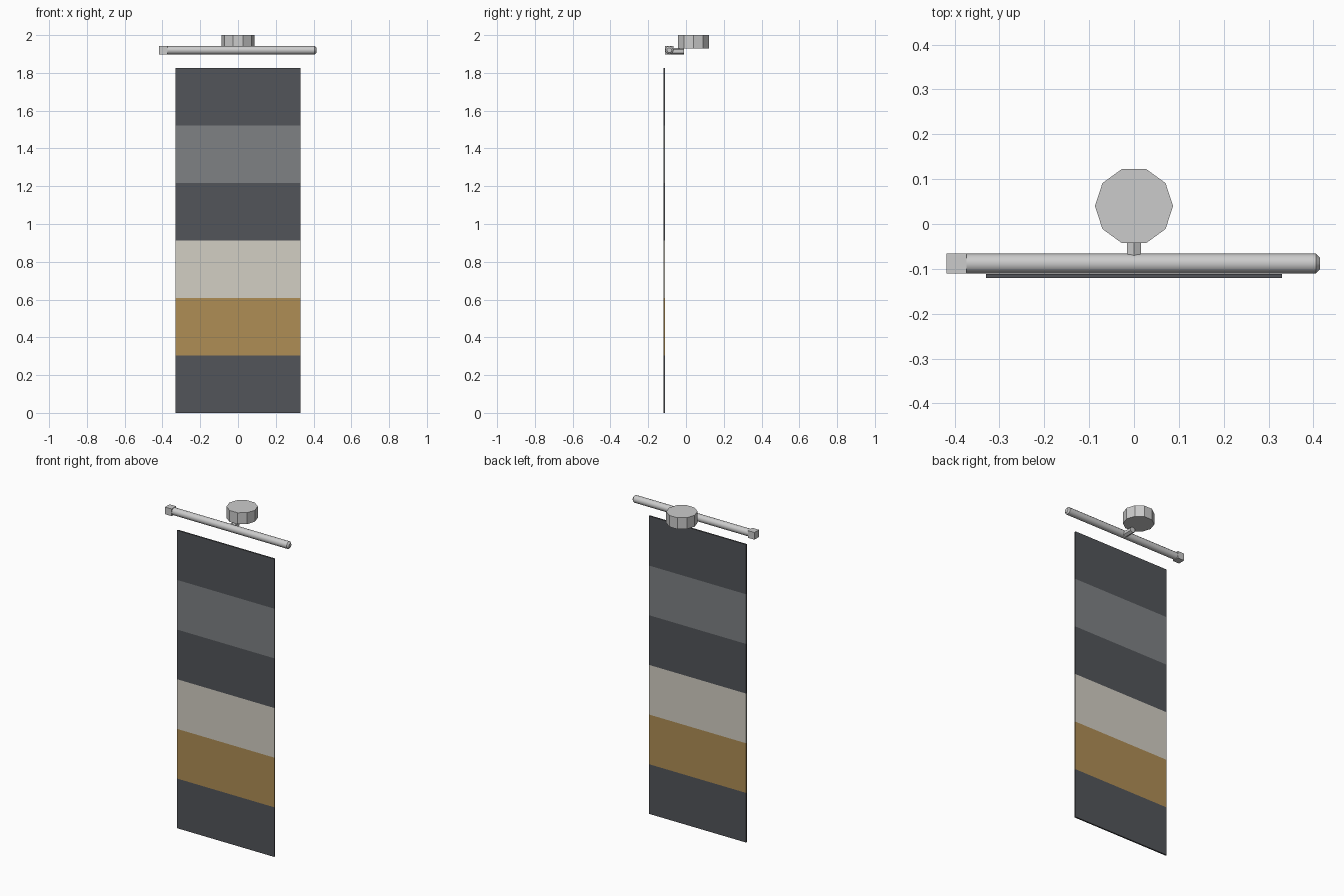
import bpy, math
from mathutils import Matrix, Vector

if "Cube" in bpy.data.objects:
    bpy.data.objects.remove(bpy.data.objects["Cube"])


def mat(name, rgb):
    m = bpy.data.materials.new(name)
    m.diffuse_color = (*rgb, 1)
    m.use_nodes = True
    m.node_tree.nodes["Principled BSDF"].inputs["Base Color"].default_value = m.diffuse_color
    return m


def box(name, lo, hi, material=None):
    lo, hi = Vector(lo), Vector(hi)
    bpy.ops.mesh.primitive_cube_add(size=1)
    ob = bpy.context.object
    ob.name = name
    ob.data.transform(Matrix.Translation((lo + hi) / 2) @ Matrix.Diagonal((*(hi - lo), 1)))
    if material:
        ob.data.materials.append(material)
    return ob


def cylinder(name, sides, radius, depth, center, rot=Matrix.Identity(4)):
    bpy.ops.mesh.primitive_cylinder_add(vertices=sides, radius=radius, depth=depth)
    ob = bpy.context.object
    ob.name = name
    ob.data.transform(Matrix.Translation(center) @ rot)
    return ob


# Hanging cloth: six equal colour bands, bottom to top
dark = mat("charcoal", (0.085, 0.09, 0.10))
grey = mat("mid_grey", (0.21, 0.22, 0.23))
cream = mat("cream", (0.65, 0.62, 0.55))
gold = mat("ochre", (0.43, 0.27, 0.09))
band = 1.827 / 6
for i, m in enumerate([dark, gold, cream, dark, grey, dark]):
    box(f"banner_band_{i + 1}", (-0.33, -0.12, i * band), (0.33, -0.111, (i + 1) * band), m)

# Horizontal rod with bevelled ends
rod = cylinder("rod", 12, 0.022, 0.81, (0.010, -0.088, 1.92), Matrix.Rotation(math.pi / 2, 4, 'Y'))
bev = rod.modifiers.new("end_bevel", 'BEVEL')
bev.width = 0.009
bev.segments = 1
bev.limit_method = 'ANGLE'
bev.angle_limit = math.radians(60)
bpy.ops.object.shade_smooth_by_angle(angle=math.radians(35))

# Square block on the left end of the rod
box("rod_end_block", (-0.418, -0.11, 1.898), (-0.373, -0.066, 1.942))

# Six-sided arm joining rod and mount
cylinder("mount_arm", 6, 0.018, 0.07, (0, -0.045, 1.915),
         Matrix.Rotation(math.pi / 2, 4, 'X'))

# Ten-sided mounting disc, one corner facing +x
cylinder("mount_disc", 10, 0.087, 0.07, (0, 0.04, 1.965), Matrix.Rotation(math.pi / 2, 4, 'Z'))
